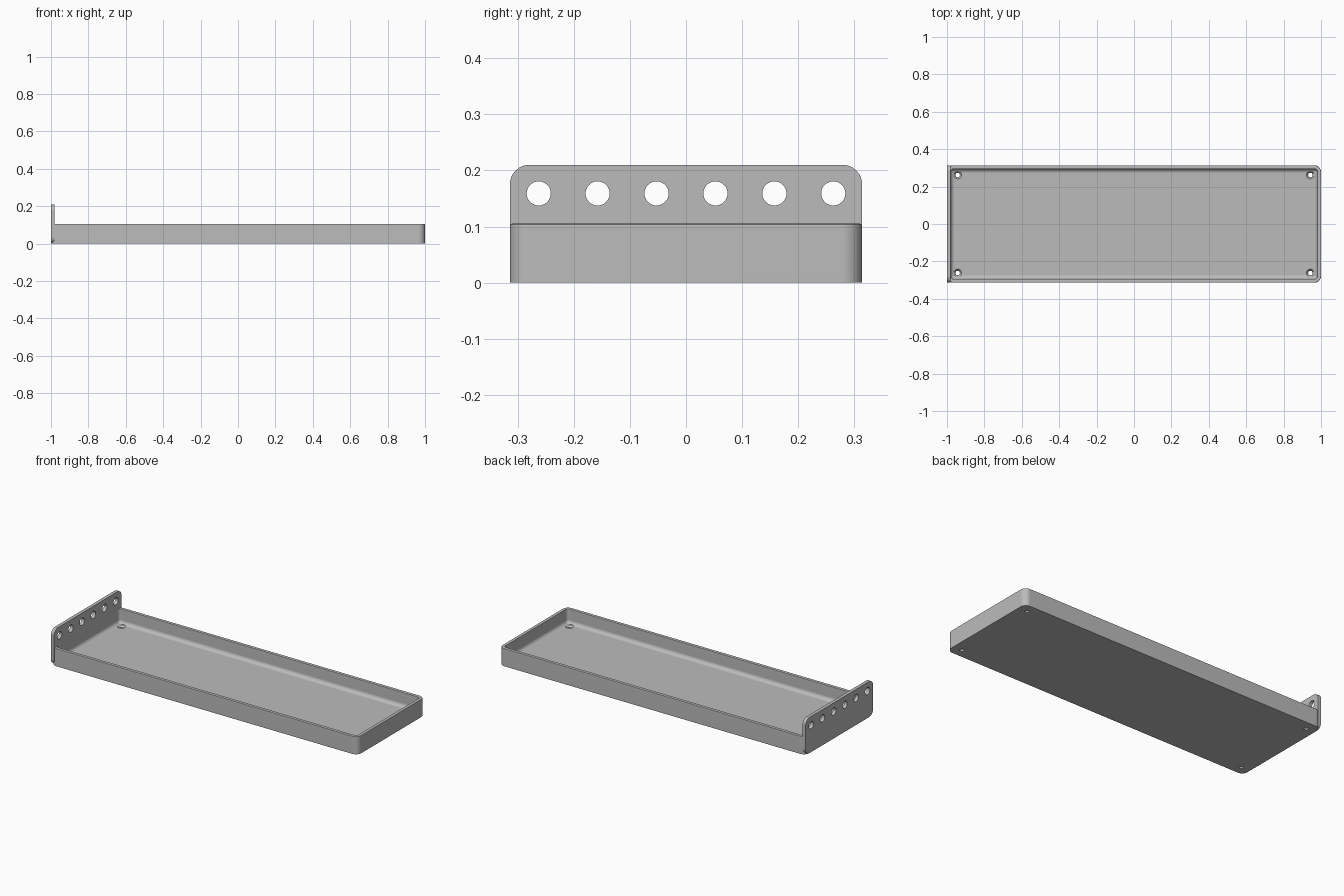
import bpy, bmesh, math
from mathutils import Vector

old = bpy.data.objects.get("Cube")
if old:
    bpy.data.objects.remove(old, do_unlink=True)

HX, HY = 1.0, 0.314          # half length and half width
RIM, FLOOR, WALL = 0.105, 0.02, 0.02
CORNER, FILLET, EASE = 0.035, 0.022, 0.004
PLATE_TOP = 0.21

grey = bpy.data.materials.new("plain grey")
grey.use_nodes = True
grey.diffuse_color = (0.5, 0.5, 0.5, 1)
grey.node_tree.nodes["Principled BSDF"].inputs["Base Color"].default_value = (0.5, 0.5, 0.5, 1)


def rounded_rect(hx, hy, r, steps=8):
    """Counter-clockwise outline with rounded corners."""
    pts = []
    for q, (sx, sy) in enumerate([(1, 1), (-1, 1), (-1, -1), (1, -1)]):
        for i in range(steps + 1):
            a = math.pi / 2 * (q + i / steps)
            pts.append((sx * (hx - r) + r * math.cos(a), sy * (hy - r) + r * math.sin(a)))
    return pts


def loft(name, loops):
    """Skin a stack of matching closed loops and cap both ends."""
    bm = bmesh.new()
    rings = [[bm.verts.new(p) for p in loop] for loop in loops]
    n = len(rings[0])
    for a, b in zip(rings, rings[1:]):
        for i in range(n):
            j = (i + 1) % n
            bm.faces.new((a[i], a[j], b[j], b[i]))
    bm.faces.new(rings[0][::-1])
    bm.faces.new(rings[-1])
    bmesh.ops.recalc_face_normals(bm, faces=bm.faces)
    mesh = bpy.data.meshes.new(name)
    bm.to_mesh(mesh)
    bm.free()
    mesh.materials.append(grey)
    obj = bpy.data.objects.new(name, mesh)
    bpy.context.collection.objects.link(obj)
    return obj


def circle(r, steps=32):
    return [(r * math.cos(math.tau * i / steps), r * math.sin(math.tau * i / steps))
            for i in range(steps)]


def activate(obj):
    bpy.ops.object.select_all(action='DESELECT')
    obj.select_set(True)
    bpy.context.view_layer.objects.active = obj


def cut(obj, cutter):
    cutter.hide_render = True
    activate(obj)
    mod = obj.modifiers.new("hole", 'BOOLEAN')
    mod.operation = 'DIFFERENCE'
    mod.solver = 'EXACT'
    mod.object = cutter
    bpy.ops.object.modifier_apply(modifier=mod.name)
    bpy.data.objects.remove(cutter, do_unlink=True)


def finish(obj):
    activate(obj)
    bpy.ops.object.shade_smooth_by_angle(angle=math.radians(30))
    mod = obj.modifiers.new("even shading", 'WEIGHTED_NORMAL')
    mod.keep_sharp = True


# Tray: section of (inset, height) from the underside, over the rim, to the floor
section = [(0, 0), (0, RIM - EASE), (EASE * 0.3, RIM - EASE * 0.3), (EASE, RIM),
           (WALL - EASE, RIM), (WALL - EASE * 0.3, RIM - EASE * 0.3), (WALL, RIM - EASE)]
for i in range(9):
    a = math.pi / 2 * i / 8
    section.append((WALL + FILLET * (1 - math.cos(a)), FLOOR + FILLET * (1 - math.sin(a))))
tray = loft("tray", [[(x, y, z) for x, y in
                      rounded_rect(HX - d, HY - d, max(CORNER - d, 0.004))]
                     for d, z in section])

# Countersunk screw holes in the tray corners
for sx in (-1, 1):
    for sy in (-1, 1):
        profile = [(0.012, -0.01), (0.012, 0.009), (0.021, FLOOR), (0.021, FLOOR + 0.005)]
        cut(tray, loft("screw_cutter", [[(sx * 0.943 + x, sy * 0.262 + y, z)
                                         for x, y in circle(r)] for r, z in profile]))
finish(tray)

# Upright end plate with a row of six round holes
outline = rounded_rect(HY, PLATE_TOP / 2, CORNER)
plate = loft("end_plate", [[(x, y, z + PLATE_TOP / 2) for y, z in outline]
                           for x in (-HX, -HX + WALL)])
for k in range(6):
    y0 = (k - 2.5) * 0.105
    cut(plate, loft("hole_cutter", [[(x, y0 + y, 0.159 + z) for y, z in circle(0.0215)]
                                    for x in (-HX - 0.02, -HX + WALL + 0.02)]))
finish(plate)
